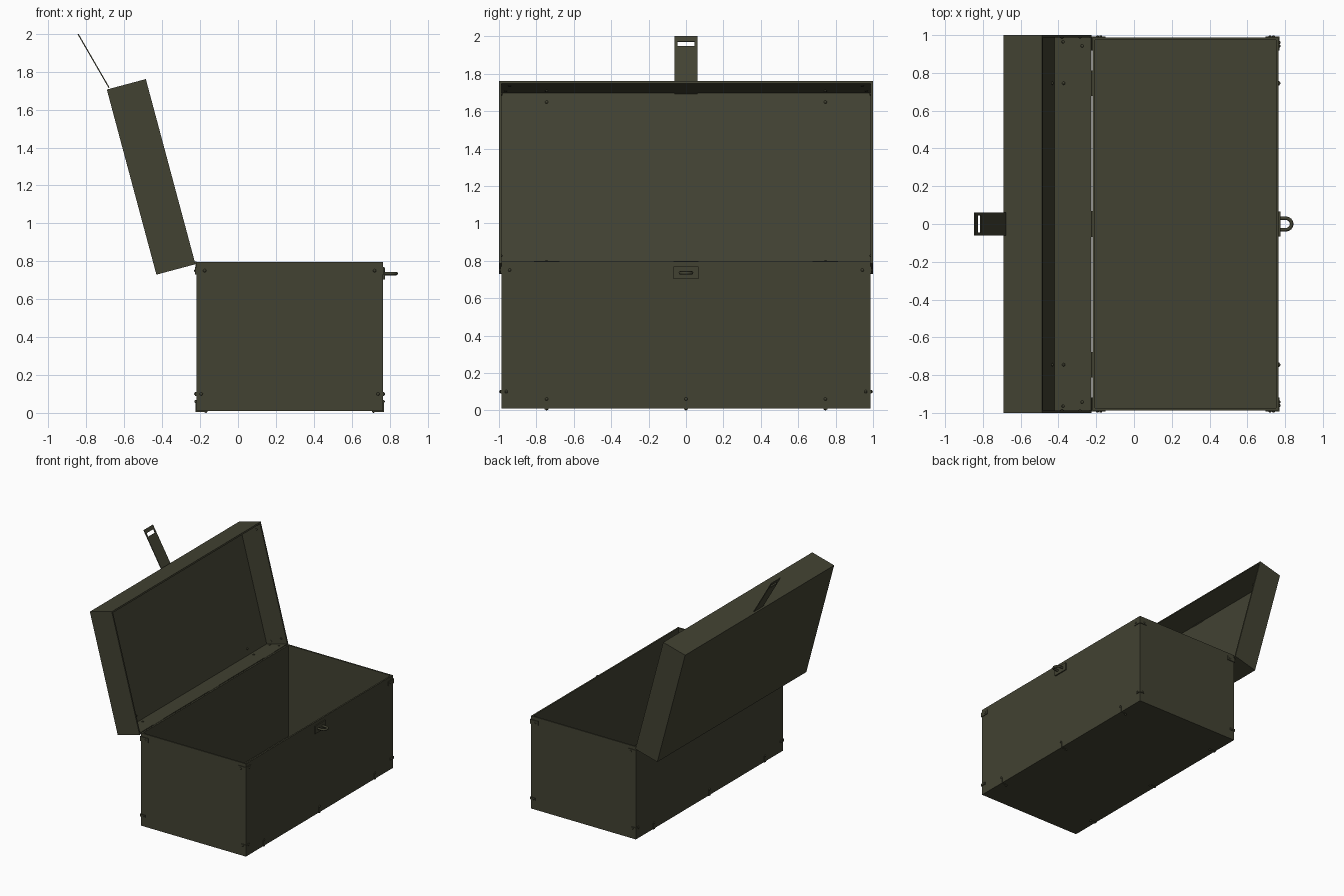
import bpy, bmesh, math
from mathutils import Matrix, Vector

if "Cube" in bpy.data.objects:
    bpy.data.objects.remove(bpy.data.objects["Cube"])

olive = bpy.data.materials.new("dark olive paint")
olive.diffuse_color = (0.054, 0.054, 0.032, 1)
olive.use_nodes = True
olive.node_tree.nodes["Principled BSDF"].inputs["Base Color"].default_value = olive.diffuse_color

X0, X1, Y, ZB, ZT = -0.22, 0.765, 0.987, 0.01, 0.797
LID_TOP, WALL = 0.997, 0.013
PIVOT = Vector((-0.228, 0, 0.797))
# swings the closed lid open by 105 degrees about the rear edge
OPEN = Matrix.Translation(PIVOT) @ Matrix.Rotation(math.radians(-105), 4, 'Y') @ Matrix.Translation(-Vector((X0, 0, ZT)))
I = Matrix.Identity(4)


def finish(name, bm, matrix=I):
    bm.transform(matrix)
    bmesh.ops.recalc_face_normals(bm, faces=bm.faces)
    mesh = bpy.data.meshes.new(name)
    bm.to_mesh(mesh)
    bm.free()
    mesh.materials.append(olive)
    ob = bpy.data.objects.new(name, mesh)
    bpy.context.collection.objects.link(ob)
    return ob


def add_box(bm, lo, hi):
    lo, hi = Vector(lo), Vector(hi)
    m = Matrix.Translation((lo + hi) / 2) @ Matrix.Diagonal([abs(c) for c in hi - lo] + [1])
    return bmesh.ops.create_cube(bm, size=1, matrix=m)


def add_rivet(bm, pos, r=0.009):
    bmesh.ops.create_uvsphere(bm, u_segments=10, v_segments=6, radius=r, matrix=Matrix.Translation(pos))


def shell(name, z0, z1, open_top, matrix):
    """Thin-walled tray, open on one side."""
    bm = bmesh.new()
    add_box(bm, (X0, -Y, z0), (X1, Y, z1))
    bm.normal_update()
    s = 1 if open_top else -1
    bmesh.ops.delete(bm, geom=[f for f in bm.faces if f.normal.z * s > 0.5], context='FACES')
    bm.transform(matrix)
    mesh_ob = finish(name, bm)
    # outward normals on an open tray: recalculated, then thickened inwards
    mod = mesh_ob.modifiers.new("wall", 'SOLIDIFY')
    mod.thickness, mod.offset, mod.use_even_offset = WALL, -1, True
    return mesh_ob


shell("chest_body", ZB, ZT, True, I)
shell("chest_lid", ZT, LID_TOP, False, OPEN)


def corner_brackets(name, z, h, leg, matrix):
    """L-shaped straps around the four upright corners."""
    bm = bmesh.new()
    t = 0.006
    for xe, sx in ((X0, -1), (X1, 1)):
        for sy in (-1, 1):
            xo, yo = xe + sx * t, sy * (Y + t)
            add_box(bm, (xo, yo, z - h / 2), (xe - sx * leg, sy * Y, z + h / 2))
            add_box(bm, (xo, yo, z - h / 2), (xe, sy * (Y - leg), z + h / 2))
            add_rivet(bm, (xe - sx * leg * 0.65, sy * (Y + 0.003), z))
            add_rivet(bm, (xe + sx * 0.003, sy * (Y - leg * 0.65), z))
    finish(name, bm, matrix)


corner_brackets("body_top_brackets", 0.75, 0.038, 0.068, I)
corner_brackets("body_bottom_brackets", 0.1, 0.02, 0.04, I)
corner_brackets("lid_brackets", 0.845, 0.038, 0.068, OPEN)
corner_brackets("lid_top_brackets", 0.95, 0.02, 0.035, OPEN)


def edge_clips(name, z, up, ys, matrix):
    """Small folded clips along the long edges."""
    bm = bmesh.new()
    t, w, leg = 0.004, 0.011, 0.05
    for xe, sx in ((X0, -1), (X1, 1)):
        for y in ys:
            xo, zo = xe + sx * t, z - up * t
            add_box(bm, (xo, y - w, zo), (xe, y + w, z + up * leg))
            add_box(bm, (xo, y - w, zo), (xe - sx * leg, y + w, z))
            add_rivet(bm, (xe + sx * 0.001, y, z + up * leg))
            add_rivet(bm, (xe - sx * leg, y, z - up * 0.001))
    finish(name, bm, matrix)


edge_clips("body_edge_clips", ZB, 1, (-0.745, 0, 0.745), I)
edge_clips("lid_edge_clips", LID_TOP, -1, (-0.745, 0.745), OPEN)

# three rear hinges: leaf, pin barrel
bm = bmesh.new()
for y in (-0.745, 0, 0.745):
    add_box(bm, (X0 - 0.005, y - 0.068, 0.75), (X0, y + 0.068, ZT))
    bmesh.ops.create_cone(bm, cap_ends=True, segments=10, radius1=0.006, radius2=0.006, depth=0.136,
                          matrix=Matrix.Translation((X0 - 0.004, y, 0.793)) @ Matrix.Rotation(math.pi / 2, 4, 'X'))
finish("rear_hinges", bm)

# slotted hasp strap standing off the lid's front top edge
bm = bmesh.new()
L, w, t = 0.328, 0.061, 0.003
for y0, y1, z0, z1 in ((-w, w, 0, L - 0.062), (-w, w, L - 0.032, L),
                       (-w, -0.046, L - 0.062, L - 0.032), (0.046, w, L - 0.062, L - 0.032)):
    add_box(bm, (-t, y0, z0), (t, y1, z1))
finish("hasp_strap", bm, Matrix.Translation((-0.68, 0, 1.715)) @ Matrix.Rotation(math.radians(-30), 4, 'Y'))
bm = bmesh.new()
add_box(bm, (X1, -w, 0.945), (X1 + 0.006, w, LID_TOP))
bmesh.ops.create_cone(bm, cap_ends=True, segments=10, radius1=0.007, radius2=0.007, depth=2 * w,
                      matrix=Matrix.Translation((X1 + 0.002, 0, LID_TOP)) @ Matrix.Rotation(math.pi / 2, 4, 'X'))
finish("hasp_hinge_leaf", bm, OPEN)

# staple plate and its U-shaped loop
bm = bmesh.new()
add_box(bm, (X1, -0.067, 0.703), (X1 + 0.01, 0.067, 0.768))
finish("staple_plate", bm)
cu = bpy.data.curves.new("staple_loop", 'CURVE')
cu.dimensions, cu.bevel_depth, cu.bevel_resolution = '3D', 0.0095, 2
R = 0.03
pts = [(X1, -R)] + [(0.8045 + R * math.cos(a), R * math.sin(a))
                    for a in [math.pi * (i / 12 - 0.5) for i in range(13)]] + [(X1, R)]
sp = cu.splines.new('POLY')
sp.points.add(len(pts) - 1)
for p, (x, y) in zip(sp.points, pts):
    p.co = (x, y, 0.735, 1)
cu.materials.append(olive)
bpy.context.collection.objects.link(bpy.data.objects.new("staple_loop", cu))
